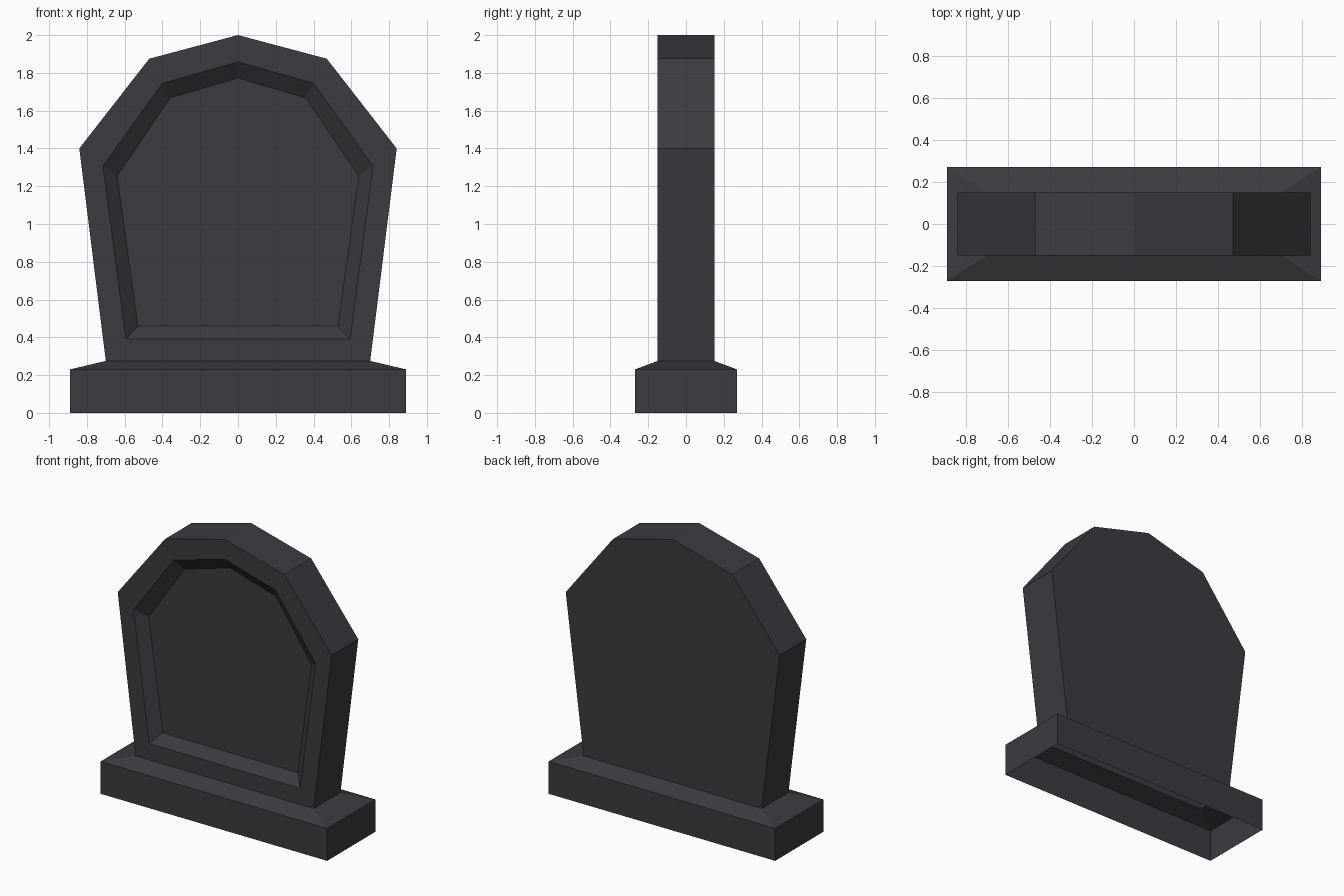
import bpy
import bmesh

if "Cube" in bpy.data.objects:
    bpy.data.objects.remove(bpy.data.objects["Cube"])

# One dark stone colour
stone = bpy.data.materials.new("dark_stone")
stone.diffuse_color = (0.045, 0.044, 0.052, 1.0)
stone.use_nodes = True
stone.node_tree.nodes["Principled BSDF"].inputs["Base Color"].default_value = stone.diffuse_color


def bridge(bm, a, b, closed=True):
    """Join two matching loops with quads; skip the last edge when not closed."""
    n = len(a)
    for i in range(n if closed else n - 1):
        j = (i + 1) % n
        bm.faces.new((a[i], a[j], b[j], b[i]))


def finish(bm, name):
    mesh = bpy.data.meshes.new(name)
    bm.to_mesh(mesh)
    bm.free()
    mesh.materials.append(stone)
    obj = bpy.data.objects.new(name, mesh)
    bpy.context.collection.objects.link(obj)
    return obj


def rect_ring(bm, x, y, z):
    corners = ((-x, -y), (x, -y), (x, y), (-x, y))
    return [bm.verts.new((cx, cy, z)) for cx, cy in corners]


def arch_loop(bm, half, y):
    """Mirror a right-hand (x, z) outline, ending at its peak, into a full loop."""
    pts = half + [(-x, z) for x, z in reversed(half[:-1])]
    return [bm.verts.new((x, y, z)) for x, z in pts]


# Plinth: upright walls, sloped shoulders, hollow and open underneath
bm = bmesh.new()
rings = [rect_ring(bm, 0.89, 0.27, 0.0),
         rect_ring(bm, 0.89, 0.27, 0.23),
         rect_ring(bm, 0.70, 0.15, 0.275)]
for lower, upper in zip(rings, rings[1:]):
    bridge(bm, lower, upper)
finish(bm, "plinth")

# Headstone: flared arched slab with a bevelled recess in the front
outline = [(0.70, 0.275), (0.84, 1.40), (0.47, 1.875), (0.0, 2.0)]
recess_rim = [(0.593, 0.39), (0.715, 1.307), (0.40, 1.745), (0.0, 1.858)]
recess_floor = [(0.53, 0.46), (0.64, 1.255), (0.358, 1.668), (0.0, 1.773)]

bm = bmesh.new()
back = arch_loop(bm, outline, 0.15)
front = arch_loop(bm, outline, -0.15)
rim = arch_loop(bm, recess_rim, -0.15)
floor = arch_loop(bm, recess_floor, -0.087)
bm.faces.new(list(reversed(back)))
bridge(bm, back, front, closed=False)   # edge of the slab, open into the plinth
bridge(bm, front, rim)                  # flat border
bridge(bm, rim, floor)                  # bevelled recess wall
bm.faces.new(floor)
finish(bm, "headstone")
